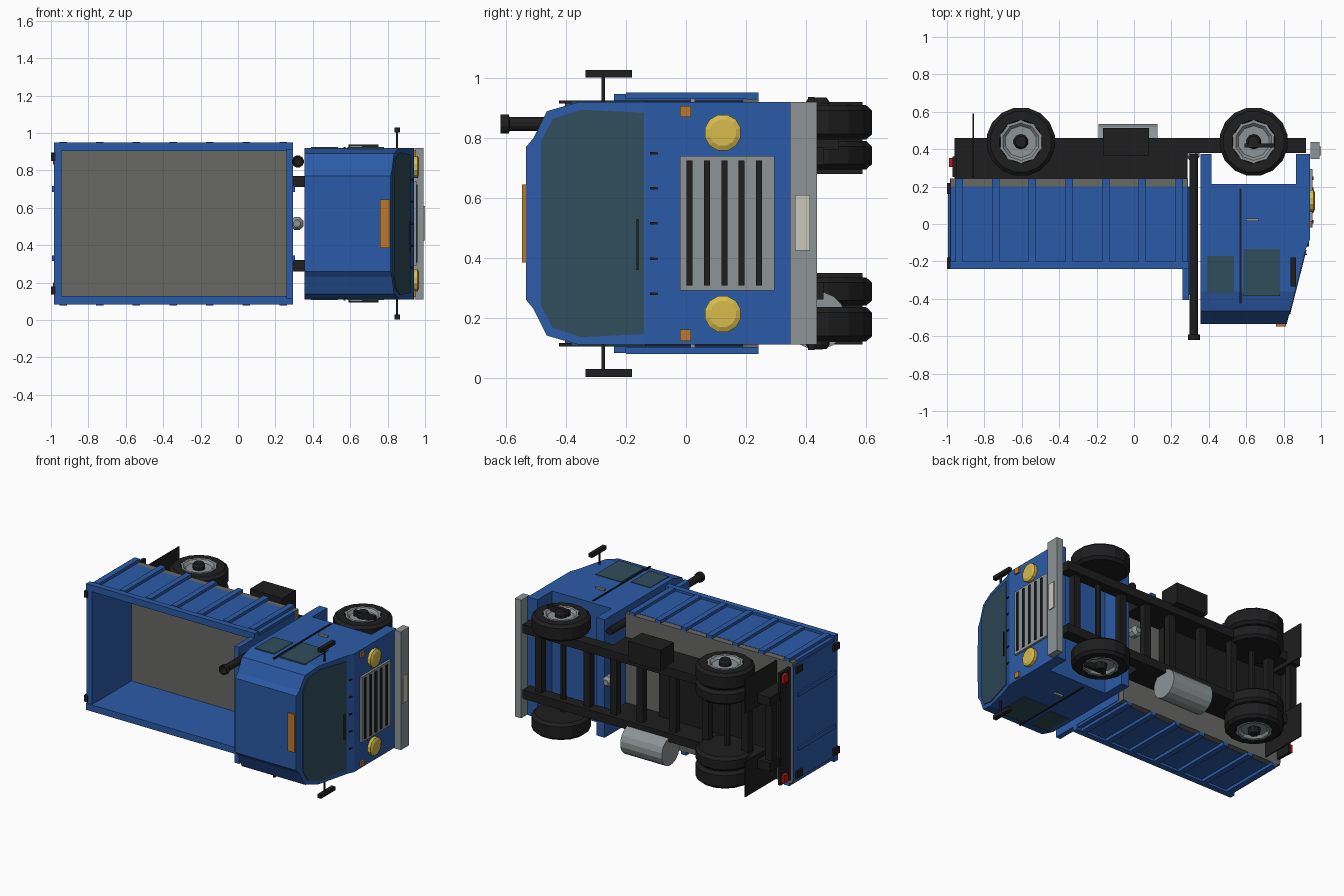
import bpy, bmesh, math
from mathutils import Vector

if "Cube" in bpy.data.objects:
    bpy.data.objects.remove(bpy.data.objects["Cube"])

W = 1.03  # mirrored width along z: z -> W - z


def mat(name, *c):
    m = bpy.data.materials.new(name)
    m.diffuse_color = (*c, 1)
    m.use_nodes = True
    m.node_tree.nodes["Principled BSDF"].inputs["Base Color"].default_value = m.diffuse_color
    return m


BLUE = mat("blue", .024, .105, .39)
BLACK = mat("black", .013, .013, .014)
GLASS = mat("glass", .03, .075, .105)
FLOOR = mat("floor_grey", .14, .14, .13)
SILVER = mat("silver", .27, .3, .31)
YELLOW = mat("yellow", .68, .5, .07)
ORANGE = mat("orange", .5, .19, .03)
RED = mat("red", .5, .01, .01)
CREAM = mat("cream", .6, .57, .5)


def finish(name, bm, m):
    bmesh.ops.recalc_face_normals(bm, faces=bm.faces)
    me = bpy.data.meshes.new(name)
    bm.to_mesh(me)
    bm.free()
    me.materials.append(m)
    ob = bpy.data.objects.new(name, me)
    bpy.context.collection.objects.link(ob)
    return ob


def box(name, x, y, z, m, both=False):
    spans = [z, (W - z[1], W - z[0])] if both else [z]
    for s in spans:
        bm = bmesh.new()
        bmesh.ops.create_cube(bm, size=1)
        for v in bm.verts:
            v.co = [(r[0] + r[1]) / 2 + c * (r[1] - r[0]) for r, c in zip((x, y, s), v.co)]
        finish(name, bm, m)


def loft(name, a, b, m):
    bm = bmesh.new()
    va, vb = [[bm.verts.new(p) for p in ring] for ring in (a, b)]
    bm.faces.new(va)
    bm.faces.new(vb[::-1])
    for i in range(len(va)):
        j = (i + 1) % len(va)
        bm.faces.new((va[i], va[j], vb[j], vb[i]))
    finish(name, bm, m)


def lathe(name, c, axis, profile, n, m, both=False):
    # profile holds (radius, distance along axis); ends are capped
    for flip in ([0, 1] if both else [0]):
        bm = bmesh.new()
        rings = []
        for r, d in profile:
            ring = []
            for i in range(n):
                t = 2 * math.pi * (i + .5) / n
                u, v = r * math.cos(t), r * math.sin(t)
                p = Vector(c) + Vector({'x': (d, u, v), 'y': (u, d, v), 'z': (u, v, d)}[axis])
                if flip:
                    p.z = W - p.z
                ring.append(bm.verts.new(p))
            rings.append(ring)
        bm.faces.new(rings[0])
        bm.faces.new(rings[-1])
        for a, b in zip(rings, rings[1:]):
            for i in range(n):
                j = (i + 1) % n
                bm.faces.new((a[i], a[j], b[j], b[i]))
        finish(name, bm, m)


# Cab: upper shell with chamfered roof and sloping front
def front(y):
    return .92 + (y + .13) * .105 / .41


half = [(-.13, .92), (-.36, .92), (-.465, .89), (-.51, .80), (-.535, .77)]
sec = half + [(y, W - z) for y, z in reversed(half)]
loft("cab_upper", [(.355, y, z) for y, z in sec], [(front(y), y, z) for y, z in sec], BLUE)
gh = [(-.14, .885), (-.35, .895), (-.445, .865), (-.485, .79)]
gs = gh + [(y, W - z) for y, z in reversed(gh)]
loft("windshield", [(front(y) - .01, y, z) for y, z in gs],
     [(front(y) + .005, y, z) for y, z in gs], GLASS)

# Cab lower body with wheel arch cut-out and sloped cowl
side = [(.355, -.13), (.92, -.13), (.94, -.085), (.94, .375), (.865, .375),
        (.865, .215), (.415, .215), (.415, .375), (.355, .375)]
loft("cab_lower", [(x, y, .11) for x, y in side], [(x, y, .92) for x, y in side], BLUE)
for i in range(5):
    z = .28 + i * .1175
    box("cowl_slat", (.925, .936), (-.12, -.09), (z - .004, z + .004), BLACK)
box("wiper", (.914, .926), (-.165, -.158), (.36, .53), BLACK)

# Doors, windows, handles, steps, mirrors
box("rear_side_window", (.39, .535), (-.37, -.17), (.915, .924), GLASS, True)
box("door_window", (.585, .78), (-.385, -.135), (.915, .924), GLASS, True)
box("door_seam", (.565, .575), (-.425, .19), (.915, .926), BLACK, True)
box("door_handle", (.6, .665), (.015, .03), (.92, .932), SILVER, True)
box("step", (.59, .75), (.408, .43), (.9, .938), BLACK, True)
box("mirror_arm", (.845, .855), (-.282, -.27), (.9, 1.01), BLACK, True)
box("mirror", (.838, .865), (-.335, -.18), (1.002, 1.028), BLACK, True)
box("roof_lamp", (.76, .812), (-.548, -.525), (.385, .645), ORANGE)

# Front face: grille, lamps, bumper
box("grille", (.935, .955), (-.02, .295), (.29, .74), SILVER)
for i in range(5):
    y = .012 + i * .058
    box("grille_slot", (.95, .961), (y - .01, y + .01), (.308, .725), BLACK)
lathe("headlight", (.935, .123, .818), 'x', [(.062, 0), (.062, .025), (.045, .033)], 12, YELLOW, True)
box("turn_lamp", (.935, .952), (-.02, .017), (.87, .908), ORANGE, True)
box("bumper", (.945, .993), (.347, .438), (.11, .92), SILVER)
box("number_plate", (.99, 1.0), (.365, .415), (.425, .61), CREAM)

# Cargo bed
box("bed_floor", (-.98, .29), (.195, .243), (.1, .93), FLOOR)
box("bed_side", (-.98, .29), (-.22, .2), (.905, .932), BLUE, True)
box("bed_top_rail", (-.985, .295), (-.24, -.2), (.903, .948), BLUE, True)
for i in range(7):
    x = -.935 + i * .196
    box("bed_rib", (x - .02, x + .02), (-.2, .243), (.93, .952), BLUE, True)
box("headboard", (.258, .293), (-.405, .2), (.115, .915), BLUE)
box("tailgate", (-.985, -.945), (-.235, .243), (.12, .91), BLUE)
box("tailgate_rib", (-.995, -.98), (-.2, .2), (.685, .715), BLUE, True)
for y in (-.21, .19):
    box("tailgate_hinge", (-1.0, -.975), (y - .03, y + .03), (.85, .895), BLACK, True)
box("headboard_post", (.29, .305), (-.38, .2), (.685, .715), BLUE, True)

# Chassis
box("chassis_rail", (-.96, .92), (.38, .46), (.71, .77), BLACK, True)
box("sub_rail", (-.96, .285), (.24, .385), (.71, .77), BLACK, True)
box("underbody", (-.96, .0), (.243, .29), (.27, .76), BLACK)
for x in (-.93, -.75, -.45, -.2, .05, .25, .45, .82):
    box("crossmember", (x - .025, x + .025), (.385, .432), (.29, .74), BLACK)
box("mudflap", (-.864, -.856), (.25, .59), (.68, .92), BLACK, True)
box("tail_lamp_bar", (-.97, -.95), (.25, .36), (.13, .9), BLACK)
box("tail_lamp", (-.99, -.965), (.305, .352), (.83, .885), RED, True)


# Wheels: single front, twin rear
def tyre(name, x, a, b):
    prof = [(.115, a), (.165, a), (.185, a + .018), (.185, b - .018), (.165, b), (.115, b), (.11, b - .02)]
    lathe(name, (x, .44, 0), 'z', prof, 16, BLACK, True)


for x, n in ((.64, "front"), (-.605, "rear")):
    tyre(n + "_tyre", x, .795, .91)
    lathe(n + "_rim", (x, .44, 0), 'z', [(.115, .82), (.115, .912), (.1, .912), (.085, .895)], 10, SILVER, True)
    lathe(n + "_hub", (x, .44, 0), 'z', [(.04, .88), (.04, .92), (.03, .935)], 10, BLACK, True)
    lathe(n + "_axle", (x, .415, 0), 'z', [(.02, .15), (.02, .88)], 8, BLACK)
tyre("rear_inner_tyre", -.605, .695, .79)

# Tank, battery box, exhaust stack, transmission end
lathe("fuel_tank", (0, .438, .19), 'x', [(.098, -.19), (.098, .125)], 16, SILVER)
box("battery_box", (-.165, .08), (.365, .512), (.76, .9), BLACK)
lathe("exhaust_stack", (.32, 0, .847), 'y',
      [(.024, .375), (.024, -.59), (.033, -.592), (.033, -.62), (.024, -.62), (.022, -.56)], 12, BLACK)
lathe("gearbox_end", (.315, .38, .515), 'y', [(.02, -.04), (.038, -.02), (.038, .02), (.02, .04)], 8, SILVER)
